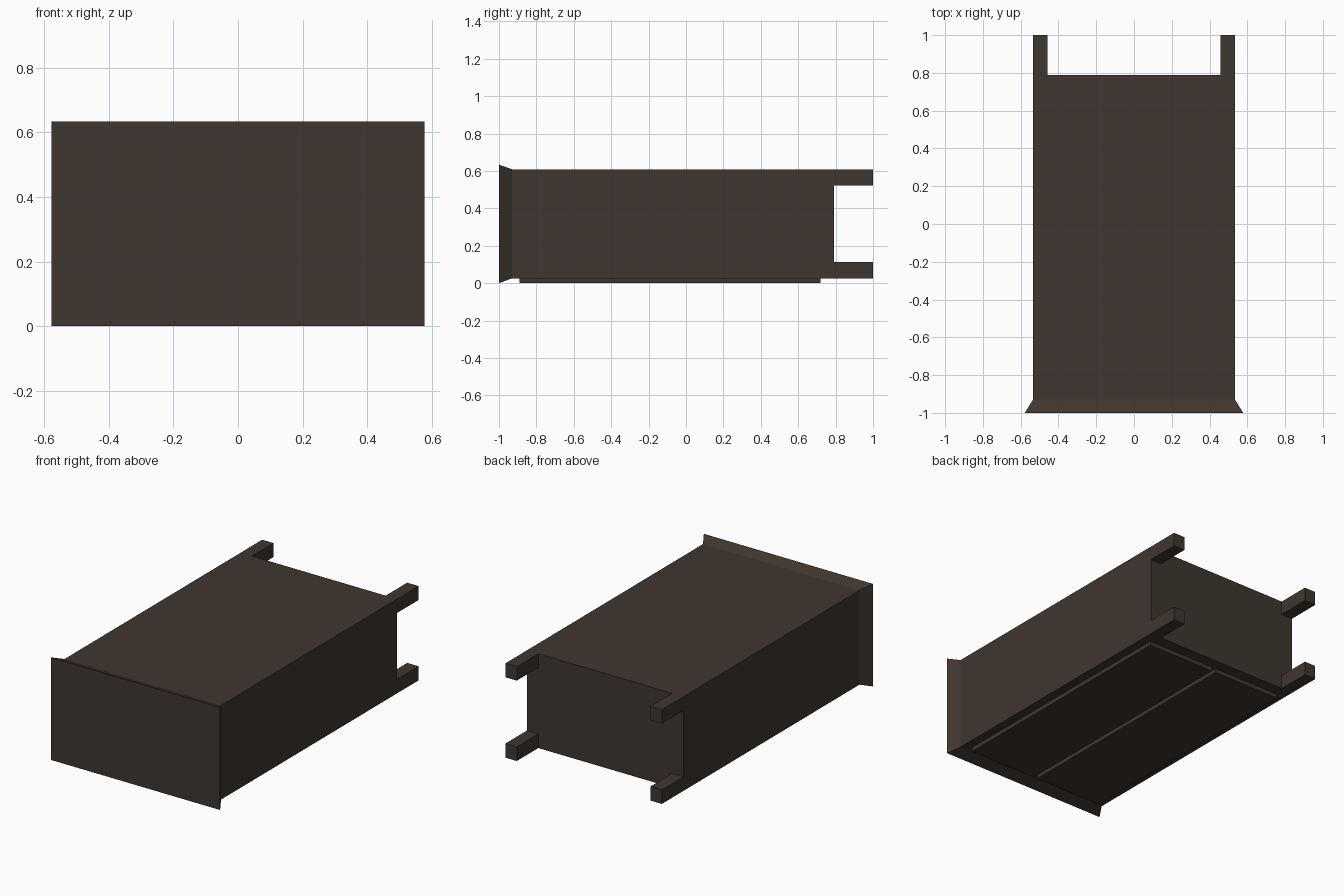
import bpy, bmesh

if "Cube" in bpy.data.objects:
    bpy.data.objects.remove(bpy.data.objects["Cube"])

# One dark stained wood for the whole cabinet (lying on its doors)
wood = bpy.data.materials.new("dark brown wood")
wood.diffuse_color = (0.050, 0.037, 0.028, 1)
wood.use_nodes = True
wood.node_tree.nodes["Principled BSDF"].inputs["Base Color"].default_value = wood.diffuse_color


def loft(name, rings):
    """Join rectangular sections (y, x0, x1, z0, z1) along y and cap the ends."""
    bm = bmesh.new()
    loops = [[bm.verts.new(c) for c in
              ((x0, y, z0), (x1, y, z0), (x1, y, z1), (x0, y, z1))]
             for y, x0, x1, z0, z1 in rings]
    for a, b in zip(loops, loops[1:]):
        for i in range(4):
            j = (i + 1) % 4
            bm.faces.new((a[i], a[j], b[j], b[i]))
    bm.faces.new(loops[0])
    bm.faces.new(loops[-1])
    bmesh.ops.recalc_face_normals(bm, faces=bm.faces)
    mesh = bpy.data.meshes.new(name)
    bm.to_mesh(mesh)
    bm.free()
    mesh.materials.append(wood)
    ob = bpy.data.objects.new(name, mesh)
    bpy.context.collection.objects.link(ob)
    return ob


HW, Z0, Z1 = 0.535, 0.026, 0.609   # body half width, lower and upper side
BACK = 0.79                        # where the body ends and the legs go on

# Body with the flared top board at the front
loft("cabinet_body", [(-1.0, -0.578, 0.578, 0.0, 0.634),
                      (-0.93, -HW, HW, Z0, Z1),
                      (BACK, -HW, HW, Z0, Z1)])

for side, s in (("left", -1), ("right", 1)):
    # Square legs at the four corners
    xa, xb = sorted((s * 0.457, s * HW))
    for level, za, zb in (("lower", Z0, 0.113), ("upper", 0.523, Z1)):
        loft(f"{side}_{level}_leg", [(BACK, xa, xb, za, zb), (1.0, xa, xb, za, zb)])
    # Raised door on the underside
    xa, xb = sorted((s * 0.013, s * 0.48))
    loft(f"{side}_door", [(-0.89, xa, xb, 0.0, Z0), (0.72, xa, xb, 0.0, Z0)])
